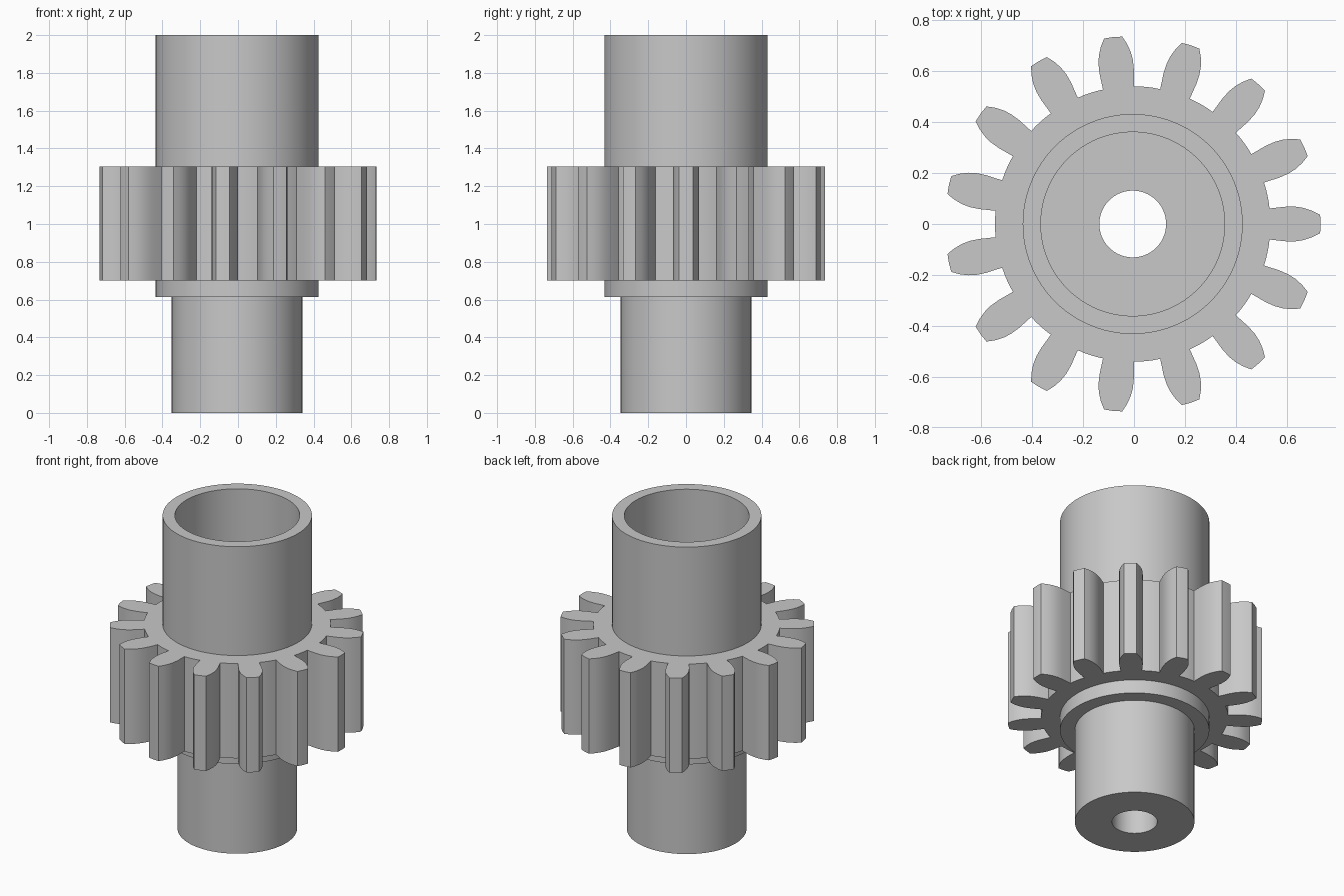
import bpy, bmesh
from math import sin, cos, atan2, pi, radians

cube = bpy.data.objects.get("Cube")
if cube:
    bpy.data.objects.remove(cube, do_unlink=True)

CENTRE_X = -0.005
TEETH = 15
SEGMENTS = 96

grey = bpy.data.materials.new("plain_grey")
grey.use_nodes = True
colour = (0.58, 0.58, 0.58, 1)
grey.diffuse_color = colour
grey.node_tree.nodes["Principled BSDF"].inputs["Base Color"].default_value = colour


def finish(name, bm):
    bmesh.ops.recalc_face_normals(bm, faces=bm.faces)
    mesh = bpy.data.meshes.new(name)
    bm.to_mesh(mesh)
    bm.free()
    mesh.materials.append(grey)
    obj = bpy.data.objects.new(name, mesh)
    obj.location.x = CENTRE_X
    bpy.context.collection.objects.link(obj)
    bpy.ops.object.select_all(action='DESELECT')
    obj.select_set(True)
    bpy.context.view_layer.objects.active = obj
    bpy.ops.object.shade_smooth_by_angle(angle=radians(20))
    return obj


def loft(rings):
    """Join closed rings of points, the last one back to the first."""
    bm = bmesh.new()
    loops = [[bm.verts.new(p) for p in ring] for ring in rings]
    count = len(loops[0])
    for i, a in enumerate(loops):
        b = loops[(i + 1) % len(loops)]
        for j in range(count):
            k = (j + 1) % count
            bm.faces.new((a[j], a[k], b[k], b[j]))
    return bm


def circle(r, z):
    return [(r * cos(2 * pi * i / SEGMENTS), r * sin(2 * pi * i / SEGMENTS), z)
            for i in range(SEGMENTS)]


# Stepped hollow shaft: narrow journal below, wide sleeve above
profile = [(0.131, 0), (0.346, 0), (0.346, 0.613), (0.432, 0.613),
           (0.432, 2), (0.361, 2), (0.361, 1.0), (0.131, 1.0)]
finish("stepped_shaft", loft([circle(r, z) for r, z in profile]))

# Toothed ring: half a tooth as (along, across), mirrored and repeated
flank = [(0.537, 0.061), (0.60, 0.0678), (0.64, 0.068), (0.672, 0.063),
         (0.705, 0.052), (0.736, 0.036)]
tooth = [(x, -y) for x, y in flank] + [(0.738, 0)] + flank[::-1]
pitch = 2 * pi / TEETH
outline = []
for t in range(TEETH):
    a = t * pitch
    outline += [(x * cos(a) - y * sin(a), x * sin(a) + y * cos(a)) for x, y in tooth]
    # Root arc up to the next tooth
    half = atan2(flank[0][1], flank[0][0])
    for s in (0.25, 0.5, 0.75):
        b = a + half + s * (pitch - 2 * half)
        outline.append((0.541 * cos(b), 0.541 * sin(b)))


def gear_ring(z, inner):
    if not inner:
        return [(x, y, z) for x, y in outline]
    angles = [atan2(y, x) for x, y in outline]
    return [(0.41 * cos(a), 0.41 * sin(a), z) for a in angles]


low, high = 0.70, 1.305
finish("gear_teeth", loft([gear_ring(low, True), gear_ring(low, False),
                           gear_ring(high, False), gear_ring(high, True)]))
